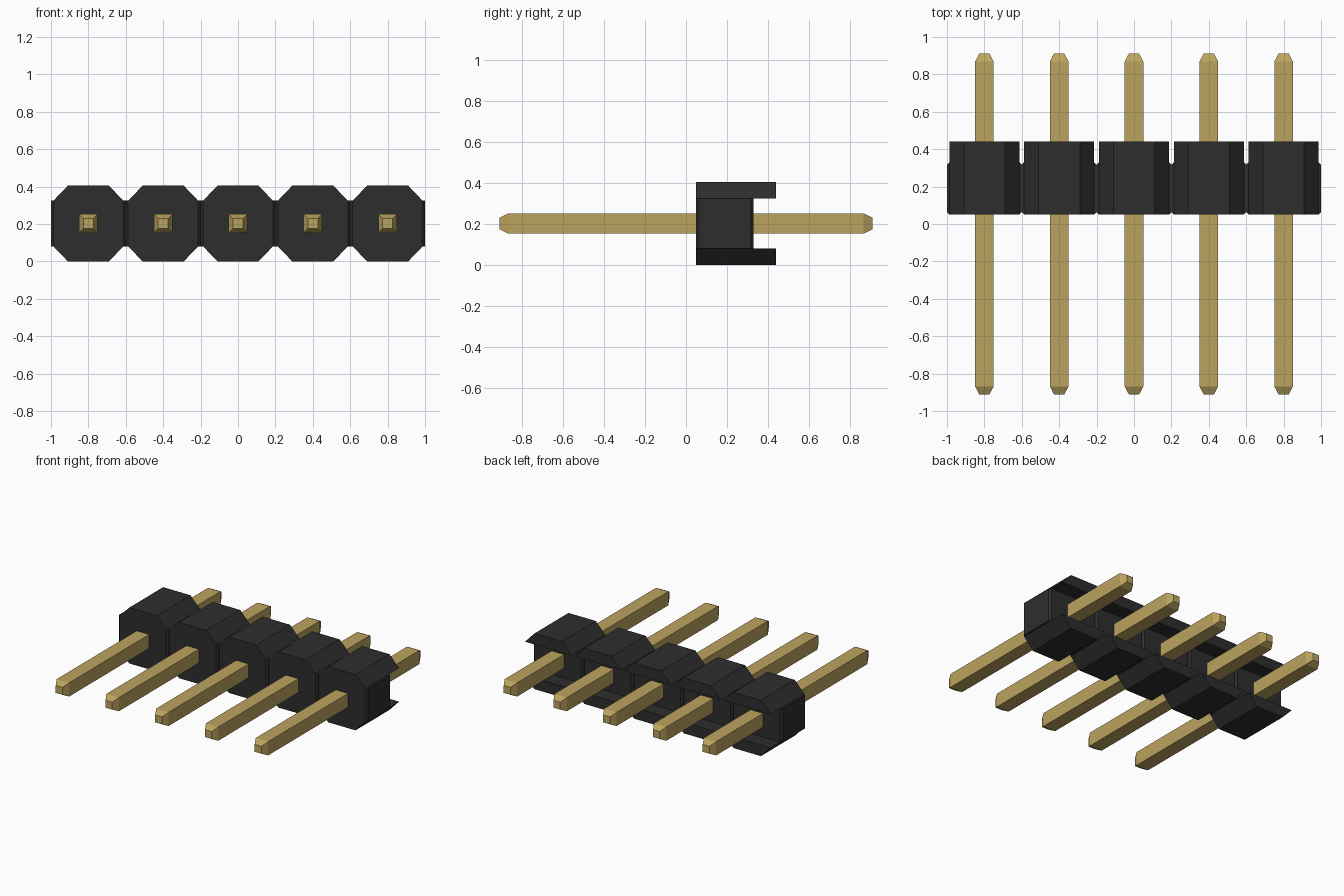
import bpy
import bmesh
from mathutils import Vector

if "Cube" in bpy.data.objects:
    bpy.data.objects.remove(bpy.data.objects["Cube"])

COUNT, PITCH = 5, 0.4
HEIGHT = 0.405
MID = HEIGHT / 2
SLOT = 0.122                       # half height of the middle rail and rear slot
FRONT, RAIL_BACK, BACK = 0.05, 0.33, 0.44
FACE, CHAMFER = 0.187, 0.013       # half width of each cell and its side chamfer


def material(name, rgb, roughness):
    mat = bpy.data.materials.new(name)
    mat.use_nodes = True
    color = (*rgb, 1)
    mat.diffuse_color = color
    bsdf = mat.node_tree.nodes["Principled BSDF"]
    bsdf.inputs["Base Color"].default_value = color
    bsdf.inputs["Roughness"].default_value = roughness
    return mat


black = material("black plastic", (0.027, 0.027, 0.027), 0.6)
gold = material("gold metal", (0.50, 0.37, 0.115), 0.5)


def finish(name, bm, mat):
    bmesh.ops.recalc_face_normals(bm, faces=bm.faces)
    mesh = bpy.data.meshes.new(name)
    bm.to_mesh(mesh)
    bm.free()
    mesh.materials.append(mat)
    obj = bpy.data.objects.new(name, mesh)
    bpy.context.collection.objects.link(obj)
    return obj


def prism(name, points, depth, mat):
    """Extrude a closed outline along the depth vector."""
    bm = bmesh.new()
    face = bm.faces.new([bm.verts.new(p) for p in points])
    moved = bmesh.ops.extrude_face_region(bm, geom=[face], use_keep_orig=True)["geom"]
    bmesh.ops.translate(bm, vec=Vector(depth),
                        verts=[v for v in moved if isinstance(v, bmesh.types.BMVert)])
    return finish(name, bm, mat)


def pin(name, x):
    """Square bar with a short taper at both ends."""
    bm = bmesh.new()
    rings = []
    for y, r in ((-0.912, 0.027), (-0.868, 0.05), (0.868, 0.05), (0.912, 0.027)):
        rings.append([bm.verts.new((x + sx * r, y, MID + sz * r))
                      for sx, sz in ((-1, -1), (1, -1), (1, 1), (-1, 1))])
    for a, b in zip(rings, rings[1:]):
        for i in range(4):
            j = (i + 1) % 4
            bm.faces.new((a[i], a[j], b[j], b[i]))
    bm.faces.new(rings[0])
    bm.faces.new(rings[-1])
    return finish(name, bm, gold)


centres = [(i - (COUNT - 1) / 2) * PITCH for i in range(COUNT)]

# Middle rail: one outline with a small V groove between cells
front_edge = [(-1, FRONT + CHAMFER)]
for cx in centres:
    front_edge += [(cx - FACE, FRONT), (cx + FACE, FRONT),
                   (cx + PITCH / 2, FRONT + CHAMFER)]
back_edge = [(x, FRONT + RAIL_BACK - y) for x, y in reversed(front_edge)]
prism("middle_rail", [(x, y, MID - SLOT) for x, y in front_edge + back_edge],
      (0, 0, 2 * SLOT), black)

# Chamfered upper and lower blocks, overhanging the rail at the back, and pins
for n, cx in enumerate(centres, 1):
    for label, side in (("upper", 1), ("lower", -1)):
        outline = [(-FACE, SLOT), (FACE, SLOT), (0.11, MID), (-0.11, MID)]
        prism(f"{label}_block_{n}",
              [(cx + x, FRONT, MID + side * z) for x, z in outline],
              (0, BACK - FRONT, 0), black)
    pin(f"pin_{n}", cx)
